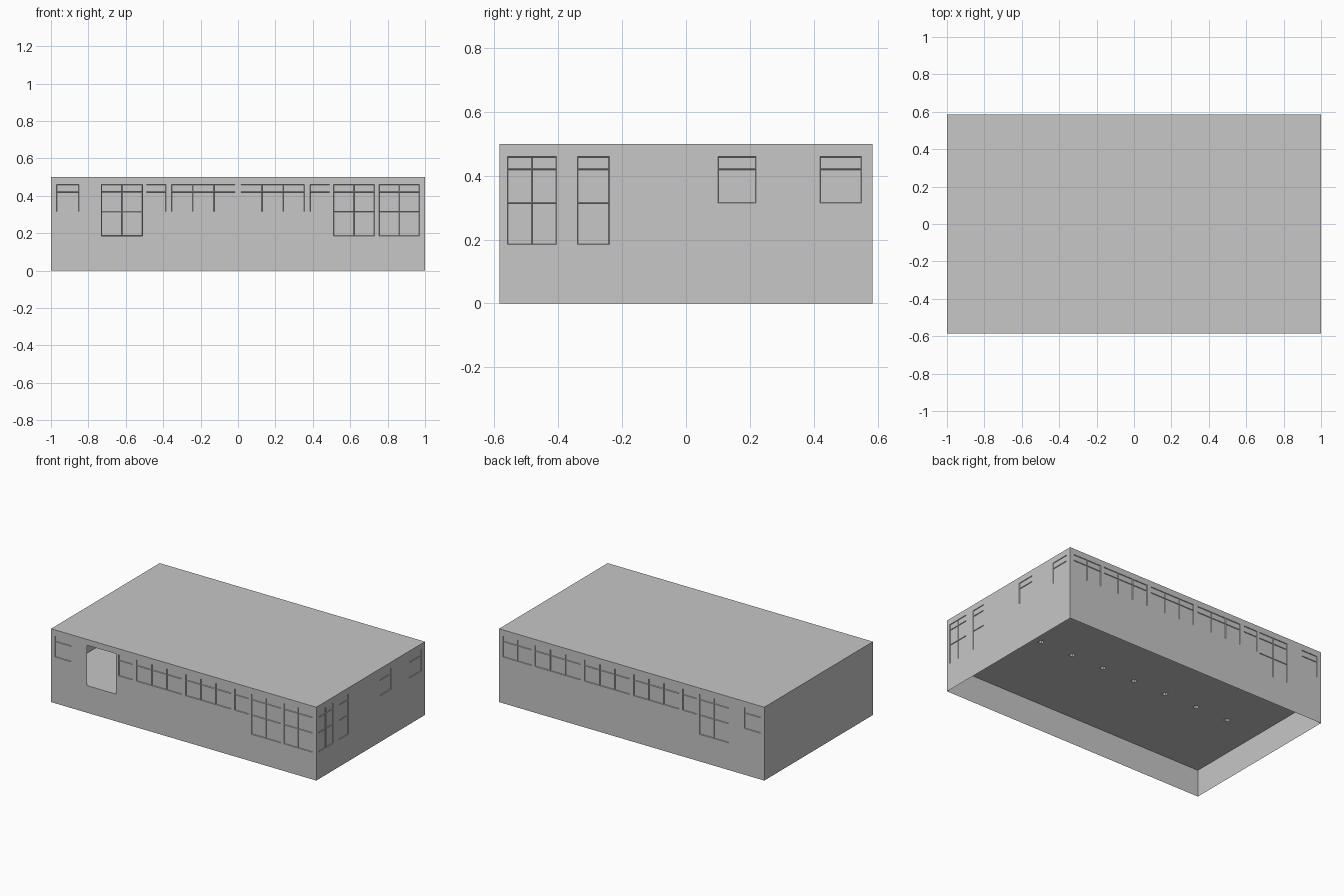
import bpy, bmesh, math

if "Cube" in bpy.data.objects:
    bpy.data.objects.remove(bpy.data.objects["Cube"])

HX, HY, H = 1.0, 0.585, 0.5          # half length, half width, height
FLOOR, SILL, LINTEL, TOP = 0.185, 0.315, 0.42, 0.46

grey = bpy.data.materials.new("plain_grey")
grey.diffuse_color = (0.57, 0.57, 0.57, 1)
grey.use_nodes = True
grey.node_tree.nodes["Principled BSDF"].inputs["Base Color"].default_value = grey.diffuse_color


def finish(name, bm):
    mesh = bpy.data.meshes.new(name)
    bm.to_mesh(mesh)
    bm.free()
    mesh.materials.append(grey)
    obj = bpy.data.objects.new(name, mesh)
    bpy.context.collection.objects.link(obj)
    return obj


def inside(u, v, rects):
    return any(a < u < b and c < v < d for a, b, c, d in rects)


def sheet(name, us, vs, place, holes=(), panes=()):
    """Flat sheet cut on a grid, with open holes and shallow recessed panes."""
    us = sorted({round(u, 4) for u in us})
    vs = sorted({round(v, 4) for v in vs})
    bm = bmesh.new()
    grid = [[bm.verts.new(place(u, v)) for v in vs] for u in us]
    recessed = []
    for i in range(len(us) - 1):
        for j in range(len(vs) - 1):
            u, v = (us[i] + us[i + 1]) / 2, (vs[j] + vs[j + 1]) / 2
            if inside(u, v, holes):
                continue
            f = bm.faces.new((grid[i][j], grid[i + 1][j],
                              grid[i + 1][j + 1], grid[i][j + 1]))
            if inside(u, v, panes):
                recessed.append(f)
    bm.normal_update()
    if recessed:
        bmesh.ops.inset_individual(bm, faces=recessed, thickness=0.003, depth=-0.004)
    loose = [v for v in bm.verts if not v.link_faces]
    bmesh.ops.delete(bm, geom=loose, context='VERTS')
    return finish(name, bm)


def wall(name, half, dist, turn, windows=(), holes=()):
    """Upright wall; windows are (left, right, pane count, bottom)."""
    us, vs = [-half, half], [0, FLOOR, SILL, LINTEL, TOP, H]
    panes = []
    for a, b, n, low in windows:
        us += [a + (b - a) * k / n for k in range(n + 1)]
        panes.append((a, b, low, TOP))
    for a, b, c, d in holes:
        us += [a, b]
    obj = sheet(name, us, vs, lambda u, v: (u, -dist, v), holes, panes)
    obj.rotation_euler.z = math.radians(turn)


# Front wall with the open doorway, window band and the large corner windows
band = [(-0.355, -0.015, 3, SILL), (0.015, 0.355, 3, SILL)]
wall("front_wall", HX, HY, 0,
     band + [(-0.97, -0.85, 1, SILL), (-0.49, -0.385, 1, SILL),
             (0.385, 0.49, 1, SILL), (0.51, 0.73, 2, FLOOR),
             (0.755, 0.97, 2, FLOOR)],
     holes=[(-0.73, -0.51, FLOOR, TOP)])

# Back wall, whose left-to-right direction is reversed
wall("back_wall", HX, HY, 180,
     band + [(-0.97, -0.755, 2, SILL), (-0.73, -0.385, 3, SILL),
             (0.385, 0.49, 1, SILL), (0.51, 0.73, 2, FLOOR),
             (0.85, 0.97, 1, SILL)])

# Right wall with tall windows near the front, and the plain left wall
wall("right_wall", HY, HX, 90,
     [(-0.56, -0.405, 2, FLOOR), (-0.34, -0.24, 1, FLOOR),
      (0.10, 0.22, 1, SILL), (0.42, 0.55, 1, SILL)])
wall("left_wall", HY, HX, -90)

# Flat roof
sheet("roof", [-HX, HX], [-HY, HY], lambda u, v: (u, v, H))

# Raised floor, open where the hollow columns pass through
R = 0.015
centres = [-0.741 + 0.247 * i for i in range(7)]
cuts = [c + s * R for c in centres for s in (-1, 1)]
sheet("floor", [-HX, HX] + cuts, [-HY, -R, R, HY], lambda u, v: (u, v, FLOOR),
      holes=[(c - R, c + R, -R, R) for c in centres])

# Row of square hollow columns
for c in centres:
    bm = bmesh.new()
    ring = [(c - R, -R), (c + R, -R), (c + R, R), (c - R, R)]
    low = [bm.verts.new((x, y, FLOOR)) for x, y in ring]
    high = [bm.verts.new((x, y, H)) for x, y in ring]
    for k in range(4):
        n = (k + 1) % 4
        bm.faces.new((low[k], low[n], high[n], high[k]))
    finish("column", bm)
